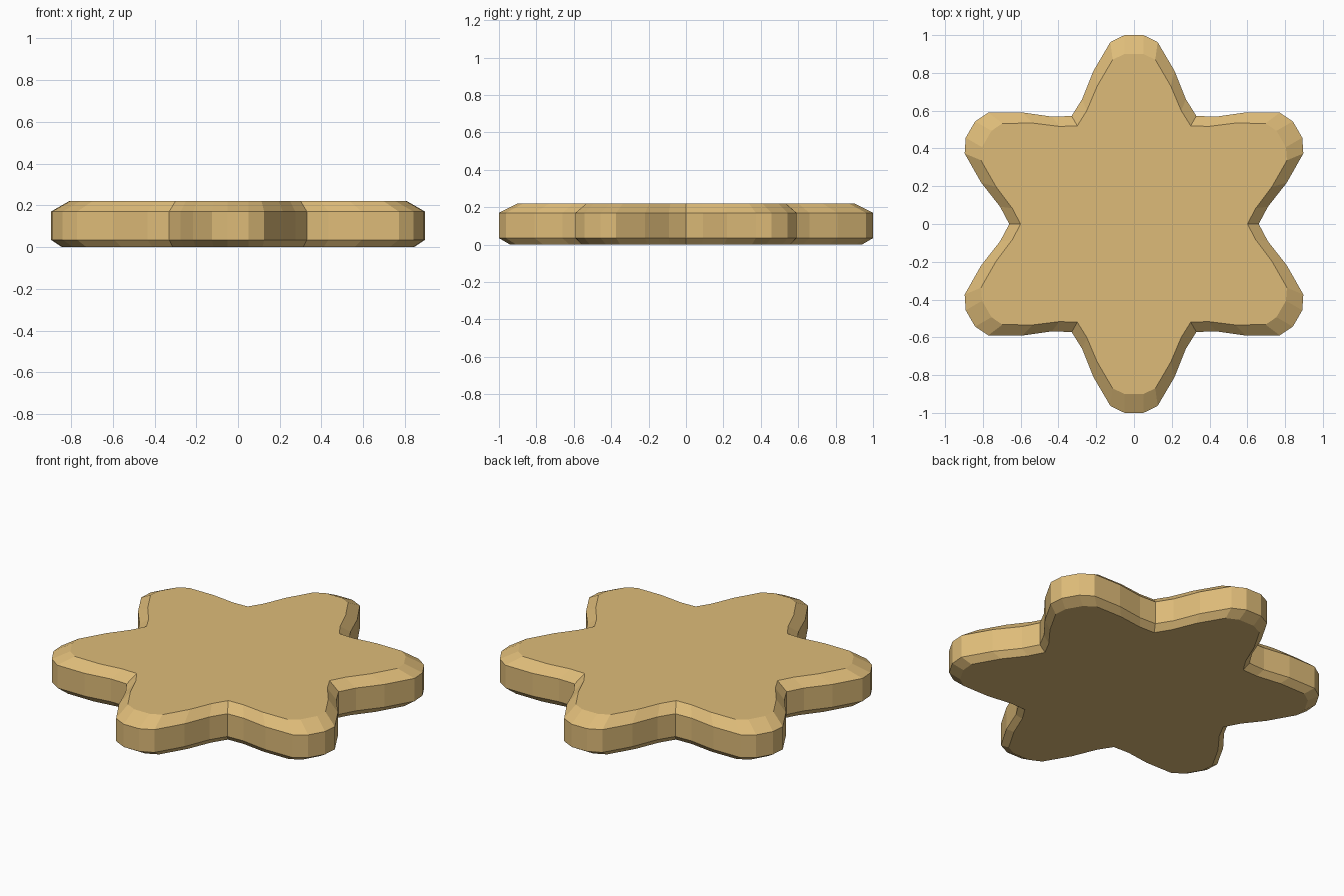
import bpy
import bmesh
from math import radians
from mathutils import Matrix, Vector

cube = bpy.data.objects.get("Cube")
if cube:
    bpy.data.objects.remove(cube, do_unlink=True)

# Baked dough colour
dough = bpy.data.materials.new("baked_tan")
dough.use_nodes = True
colour = (0.73, 0.50, 0.19, 1)
dough.diffuse_color = colour
dough.node_tree.nodes["Principled BSDF"].inputs["Base Color"].default_value = colour

# Half of one lobe, from its tip to the valley: widest outline and top outline
WIDE = [Vector(p) for p in ((.05, 1), (.125, .963), (.215, .81), (.275, .66), (.33, .572))]
TOP = [Vector(p) for p in ((.05, .9), (.113, .87), (.195, .73), (.25, .6), (.3, .52))]


def star_outline(blend):
    """Six mirrored lobes, blended from the wide outline towards the top one."""
    half = [a.lerp(b, blend) for a, b in zip(WIDE, TOP)]
    lobe = [Vector((-p.x, p.y)) for p in reversed(half[:-1])] + half
    return [Matrix.Rotation(radians(-60 * i), 2) @ p for i in range(6) for p in lobe]


# Star body: stacked outlines joined by side walls and closed with flat caps
bm = bmesh.new()
rings = []
for z, blend in ((0, .6), (.035, 0), (.17, 0), (.22, 1)):
    rings.append([bm.verts.new((p.x, p.y, z)) for p in star_outline(blend)])
for low, high in zip(rings, rings[1:]):
    for i in range(len(low)):
        bm.faces.new((low[i - 1], low[i], high[i], high[i - 1]))
bm.faces.new(rings[0])
bm.faces.new(rings[-1])
bmesh.ops.recalc_face_normals(bm, faces=bm.faces)

mesh = bpy.data.meshes.new("star_biscuit")
bm.to_mesh(mesh)
bm.free()
mesh.materials.append(dough)
bpy.context.collection.objects.link(bpy.data.objects.new("star_biscuit", mesh))
